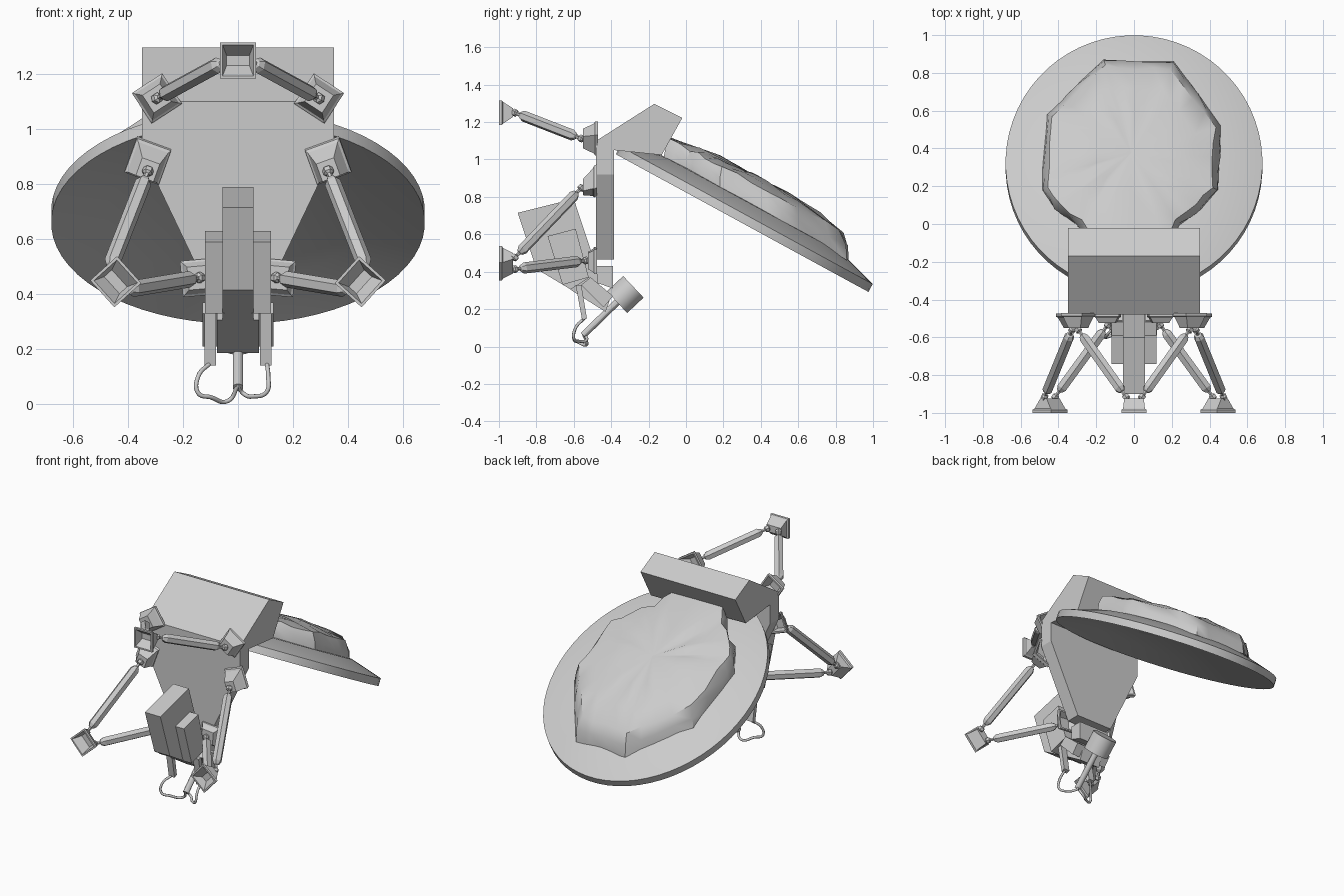
import bpy, bmesh, math, random
from math import pi, sin, cos, radians
from mathutils import Matrix, Vector

cube = bpy.data.objects.get("Cube")
if cube:
    bpy.data.objects.remove(cube, do_unlink=True)
random.seed(4)

grey = bpy.data.materials.new("plain_grey")
grey.use_nodes = True
grey.diffuse_color = (0.6, 0.6, 0.6, 1)
grey.node_tree.nodes["Principled BSDF"].inputs["Base Color"].default_value = grey.diffuse_color


def finish(name, bm, smooth=None):
    bmesh.ops.recalc_face_normals(bm, faces=bm.faces)
    mesh = bpy.data.meshes.new(name)
    bm.to_mesh(mesh)
    bm.free()
    mesh.materials.append(grey)
    ob = bpy.data.objects.new(name, mesh)
    bpy.context.collection.objects.link(ob)
    if smooth:
        bpy.ops.object.select_all(action='DESELECT')
        ob.select_set(True)
        bpy.context.view_layer.objects.active = ob
        bpy.ops.object.shade_smooth_by_angle(angle=radians(smooth))


def prism(name, pts, axis, a, b):
    """Extrude a side (y, z) profile along x, or a front (x, z) profile along y."""
    bm = bmesh.new()
    place = (lambda p, d: (d, p[0], p[1])) if axis == 'x' else (lambda p, d: (p[0], d, p[1]))
    lo, hi = [[bm.verts.new(place(p, d)) for p in pts] for d in (a, b)]
    bm.faces.new(lo)
    bm.faces.new(hi)
    for i in range(len(pts)):
        j = (i + 1) % len(pts)
        bm.faces.new((lo[i], lo[j], hi[j], hi[i]))
    finish(name, bm)


def bridge(bm, loops):
    for p, q in zip(loops, loops[1:]):
        for k in range(len(p)):
            n = (k + 1) % len(p)
            bm.faces.new((p[k], p[n], q[n], q[k]))


def stack(name, rings, sides, matrix, smooth=None):
    """Join (radius, height, optional squash in y) rings along local z."""
    bm = bmesh.new()
    loops = []
    for r, h, *squash in rings:
        f = squash[0] if squash else 1
        angles = [2 * pi * (k + .5) / sides for k in range(sides)]
        loops.append([bm.verts.new((r * cos(t), r * f * sin(t), h)) for t in angles])
    bm.faces.new(loops[0])
    bm.faces.new(loops[-1])
    bridge(bm, loops)
    bmesh.ops.transform(bm, matrix=matrix, verts=bm.verts)
    finish(name, bm, smooth)


def along(a, b):
    a, b = Vector(a), Vector(b)
    return Matrix.Translation(a) @ (b - a).to_track_quat('Z', 'Y').to_matrix().to_4x4(), (b - a).length


# Tilted oval dish, hollow underneath
tilt = Matrix.Translation((0, .30, .66)) @ Matrix.Rotation(radians(-28.6), 4, 'X') @ Matrix.Diagonal((.68, .77, 1, 1))
stack("dish", [(.01, .105), (.4, .092), (.7, .055), (1, 0), (1, .048), (.72, .112), (.35, .13), (.01, .14)],
      64, tilt, 30)


# Uneven raised mass on the dish
def dish_plane(y):
    return 1.06 - .54 * (y + .36)


outline = [(-.16, .87), (.02, .86), (.21, .86), (.34, .69), (.46, .52), (.455, .35), (.445, .18), (.36, .08),
           (.24, -.01), (.17, -.12), (-.22, -.12), (-.3, -.01), (-.42, .08), (-.485, .18), (-.485, .3),
           (-.46, .58), (-.3, .74)]
centre = Vector((-.01, .38))
bm = bmesh.new()
loops = []
for scale, rise in ((1, .07), (.99, .14), (.93, .2), (.7, .23), (.4, .245)):
    loop = []
    for i, p in enumerate(outline):
        nxt = Vector(outline[(i + 1) % len(outline)])
        for q in (Vector(p), Vector(p).lerp(nxt, .5)):
            s = scale + (random.uniform(-.02, .015) if rise > .1 else 0)
            q = centre + (q - centre) * s
            loop.append(bm.verts.new((q.x, q.y, dish_plane(q.y) + rise + random.uniform(-.012, .012))))
    loops.append(loop)
bridge(bm, loops)
bm.faces.new(loops[0])
bmesh.ops.poke(bm, faces=[bm.faces.new(loops[-1])])
finish("raised_mass", bm, 40)

# Head block and tapered mounting plate
prism("head_block", [(-.48, 1.10), (-.17, 1.297), (-.02, 1.222), (-.13, 1.024), (-.385, 1.05), (-.48, 1.05)],
      'x', -.35, .35)
prism("mounting_plate", [(-.35, 1.1), (.35, 1.1), (.35, .92), (.133, .465), (-.133, .465), (-.35, .92)],
      'y', -.48, -.385)
prism("lower_plate", [(-.475, .34), (-.475, .43), (-.39, .43), (-.39, .31)], 'x', -.11, .11)

# Central instrument housing with side boxes
prism("instrument_housing", [(-.9, .715), (-.6, .79), (-.455, .35), (-.5, .3), (-.6, .295), (-.8, .415)],
      'x', -.057, .057)
prism("lower_housing", [(-.62, .305), (-.52, .37), (-.4, .27), (-.43, .185)], 'x', -.076, .076)
for side, s in (("left", 1), ("right", -1)):
    prism(side + "_side_box", [(-.74, .59), (-.59, .63), (-.52, .37), (-.66, .33)], 'x', s * .05, s * .12)
    prism(side + "_leg", [(-.59, .33), (-.56, .33), (-.53, .15), (-.555, .14)], 'x', s * .08, s * .122)
    prism(side + "_bracket", [(-.56, .33), (-.51, .37), (-.39, .27), (-.44, .21)], 'x', s * .06, s * .13)

# Motor drum and probe beneath
mid = Vector((0, -.325, .278))
axis = Vector((0, -.7, -.66)).normalized()
m, length = along(mid - axis * .06, mid + axis * .06)
stack("motor_drum", [(.08, 0), (.08, length)], 24, m, 30)
m, length = along(mid + axis * .05, (0, -.55, .06))
stack("probe", [(.019, 0), (.019, length)], 12, m, 30)


# Loose cables between the legs and the probe
def cable(name, pts):
    cu = bpy.data.curves.new(name, 'CURVE')
    cu.dimensions = '3D'
    cu.bevel_depth = .008
    cu.bevel_resolution = 2
    cu.use_fill_caps = True
    cu.resolution_u = 6
    sp = cu.splines.new('BEZIER')
    sp.bezier_points.add(len(pts) - 1)
    for bp, p in zip(sp.bezier_points, pts):
        bp.co = p
        bp.handle_left_type = bp.handle_right_type = 'AUTO'
    cu.materials.append(grey)
    bpy.context.collection.objects.link(bpy.data.objects.new(name, cu))


cable("right_cable", [(-.1, -.545, .15), (-.145, -.59, .1), (-.145, -.6, .04), (-.1, -.58, .025),
                      (-.035, -.53, .012), (0, -.55, .07)])
cable("left_cable", [(.105, -.545, .15), (.11, -.59, .1), (.105, -.6, .045), (.06, -.57, .028),
                     (.02, -.53, .038), (0, -.55, .07)])


# Flared square sockets joined by six-sided struts
def socket(name, loc, inward, roll, depth, end, squash=1, drop=0):
    """Return a function giving joint points across the narrow end."""
    slant = Matrix.Identity(4)
    slant[2][1] = drop
    m = (Matrix.Translation(loc) @ slant @ Matrix.Rotation(radians(roll), 4, 'Y')
         @ Matrix.Rotation(-inward * pi / 2, 4, 'X'))
    rings = ((end * .8, depth * .65, squash), (.056, 0), (.066, 0), (.066, .016), (.058, .022), (end, depth, squash))
    stack(name, [(r * math.sqrt(2), *rest) for r, *rest in rings], 4, m)
    return lambda offset=0: m @ Vector((offset, 0, depth + .01))


def strut(name, a, b):
    m, n = along(a, b)
    rings = [(.012, -.016), (.02, -.009), (.02, .009), (.01, .016), (.01, .035), (.019, .04), (.03, .06)]
    rings += [(r, n - h) for r, h in reversed(rings)]
    stack(name, rings, 6, m)


crown = socket("top_front_socket", (0, -1, 1.25), 1, 0, .075, .052, .45)
for side, s in (("left", 1), ("right", -1)):
    corner = socket(side + "_front_socket", (s * .445, -1, .445), 1, s * -48, .075, .052, .45)
    upper = socket(side + "_upper_socket", (s * .295, -.47, 1.112), -1, s * 33, .08, .038)
    middle = socket(side + "_middle_socket", (s * .328, -.475, .89), -1, s * -20, .075, .034, 1, .5)
    lower = socket(side + "_lower_socket", (s * .14, -.475, .46), -1, s * 5, .05, .042)
    strut(side + "_upper_strut", crown(s * .042), upper())
    strut(side + "_middle_strut", corner(s * .042), middle())
    strut(side + "_lower_strut", corner(s * -.042), lower())
